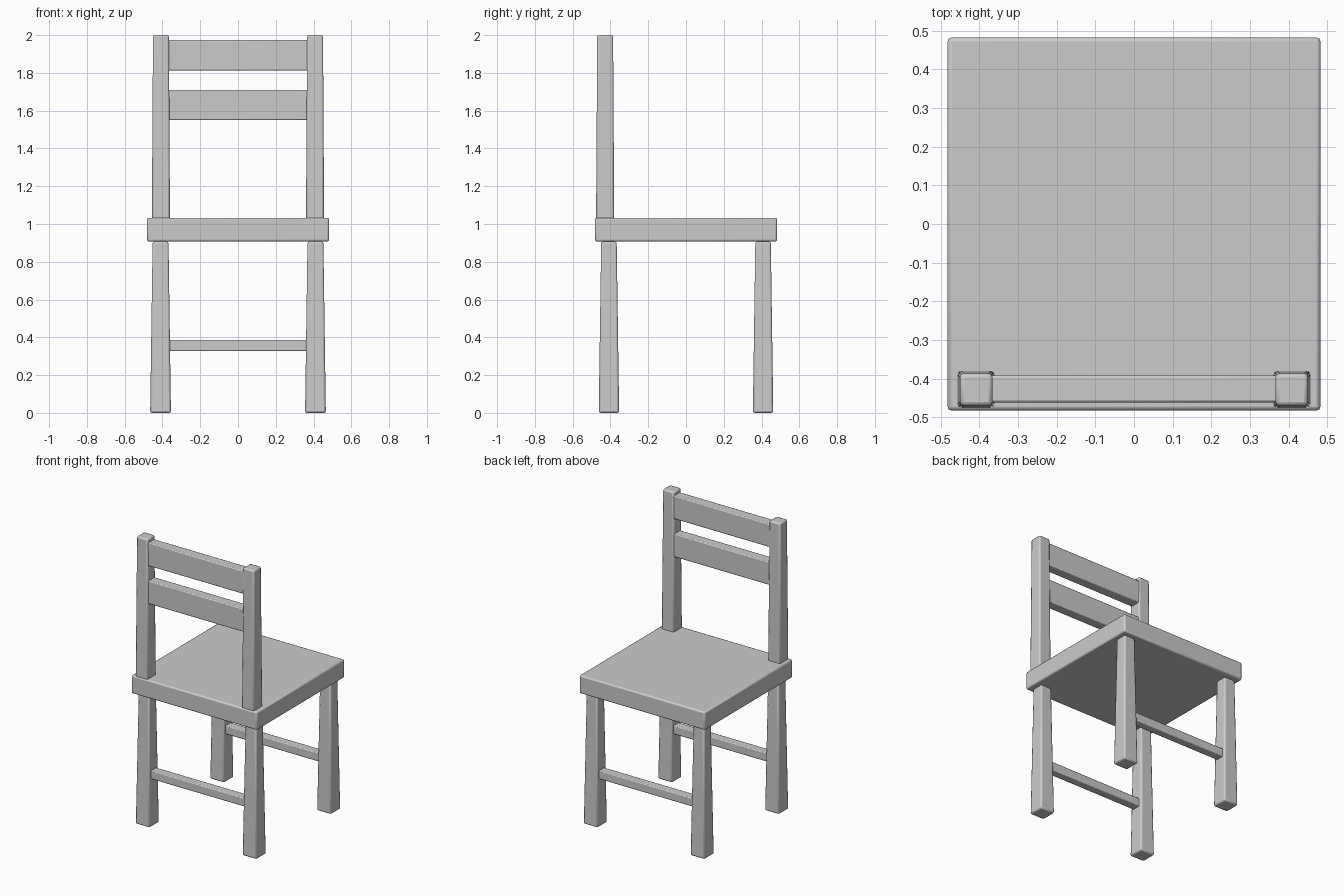
import bpy, bmesh
from mathutils import Vector

if "Cube" in bpy.data.objects:
    bpy.data.objects.remove(bpy.data.objects["Cube"])


def block(name, center, bottom, top, z0, z1, bevel=0.01):
    """Bevelled box whose half sizes go from bottom (x, y) to top (x, y)."""
    bm = bmesh.new()
    bmesh.ops.create_cube(bm, size=2)
    for v in bm.verts:
        hx, hy = top if v.co.z > 0 else bottom
        z = z1 if v.co.z > 0 else z0
        v.co = Vector((v.co.x * hx, v.co.y * hy, z))
    mesh = bpy.data.meshes.new(name)
    bm.to_mesh(mesh)
    bm.free()
    ob = bpy.data.objects.new(name, mesh)
    ob.location = (center[0], center[1], 0)
    bpy.context.collection.objects.link(ob)
    mod = ob.modifiers.new("rounded_edges", 'BEVEL')
    mod.width = bevel
    mod.segments = 2
    bpy.ops.object.select_all(action='DESELECT')
    ob.select_set(True)
    bpy.context.view_layer.objects.active = ob
    bpy.ops.object.shade_smooth_by_angle()
    return ob


# Seat
block("seat", (0, 0), (0.482, 0.482), (0.482, 0.482), 0.907, 1.033)

# Tapered legs, back posts and stretchers
for side, sx in (("left", -1), ("right", 1)):
    for end, sy in (("front", -1), ("rear", 1)):
        block(f"{end}_{side}_leg", (sx * 0.41, sy * 0.408),
              (0.055, 0.054), (0.042, 0.041), 0, 0.907)
    block(f"{side}_back_post", (sx * 0.408, -0.428),
          (0.048, 0.048), (0.042, 0.042), 1.025, 2.0)

for end, sy in (("front", -1), ("rear", 1)):
    block(f"{end}_stretcher", (0, sy * 0.408),
          (0.37, 0.029), (0.37, 0.029), 0.327, 0.387, 0.006)

# Backrest slats
for name, z0 in (("upper", 1.813), ("lower", 1.55)):
    block(f"{name}_back_slat", (0, -0.426),
          (0.375, 0.035), (0.375, 0.035), z0, z0 + 0.16, 0.006)
